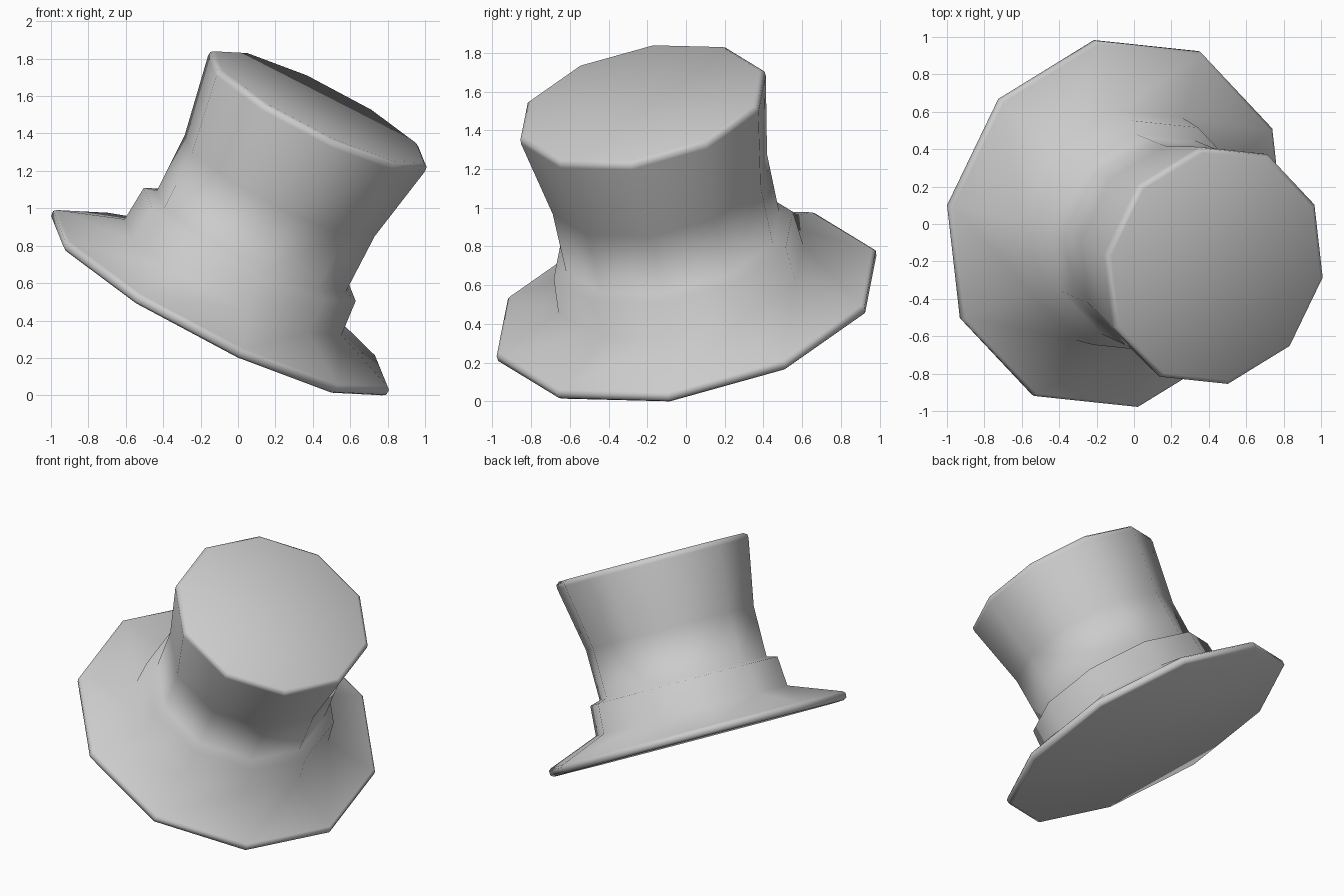
import bpy, bmesh, math
from mathutils import Vector, Matrix

if "Cube" in bpy.data.objects:
    bpy.data.objects.remove(bpy.data.objects["Cube"])

SIDES = 10

# Hat colour
felt = bpy.data.materials.new("grey_felt")
felt.diffuse_color = (0.6, 0.6, 0.6, 1)
felt.use_nodes = True
felt.node_tree.nodes["Principled BSDF"].inputs["Base Color"].default_value = felt.diffuse_color

# Tilted frame of the hat: origin at the brim centre, axis through the crown
axis = Vector((0.446, -0.193, 0.874)).normalized()
first = Vector((-0.9, 0.095, 0.48))
first = (first - axis * first.dot(axis)).normalized()
second = axis.cross(first)
frame = Matrix((first, second, axis)).transposed().to_4x4()
frame.translation = Vector((-0.1, 0.005, 0.49))

# Radius and height from the underside up to the top of the crown
profile = [
    (1.000, -0.022), (1.020, -0.008), (1.022, 0.022), (1.005, 0.036),  # brim edge
    (0.660, 0.165),                                   # foot of the band
    (0.645, 0.365), (0.575, 0.385),                   # band top step
    (0.578, 0.725),                                   # waist of the crown
    (0.660, 1.165), (0.658, 1.190), (0.635, 1.205),   # crown edge
]

bm = bmesh.new()
rings = []
for r, h in profile:
    ring = []
    for i in range(SIDES):
        a = 2 * math.pi * i / SIDES
        ring.append(bm.verts.new((r * math.cos(a), r * math.sin(a), h)))
    rings.append(ring)
for low, high in zip(rings, rings[1:]):
    for i in range(SIDES):
        j = (i + 1) % SIDES
        bm.faces.new((low[i], low[j], high[j], high[i]))

# Flat underside and flat crown top
bm.faces.new(rings[0][::-1])
bm.faces.new(rings[-1])
for f in bm.faces:
    f.smooth = True
bm.transform(frame)

# Stand the lowest point on the floor
lowest = min(v.co.z for v in bm.verts)
bmesh.ops.translate(bm, verts=bm.verts, vec=(0, 0, -lowest))

mesh = bpy.data.meshes.new("top_hat")
bm.to_mesh(mesh)
bm.free()
mesh.materials.append(felt)
hat = bpy.data.objects.new("top_hat", mesh)
bpy.context.collection.objects.link(hat)
